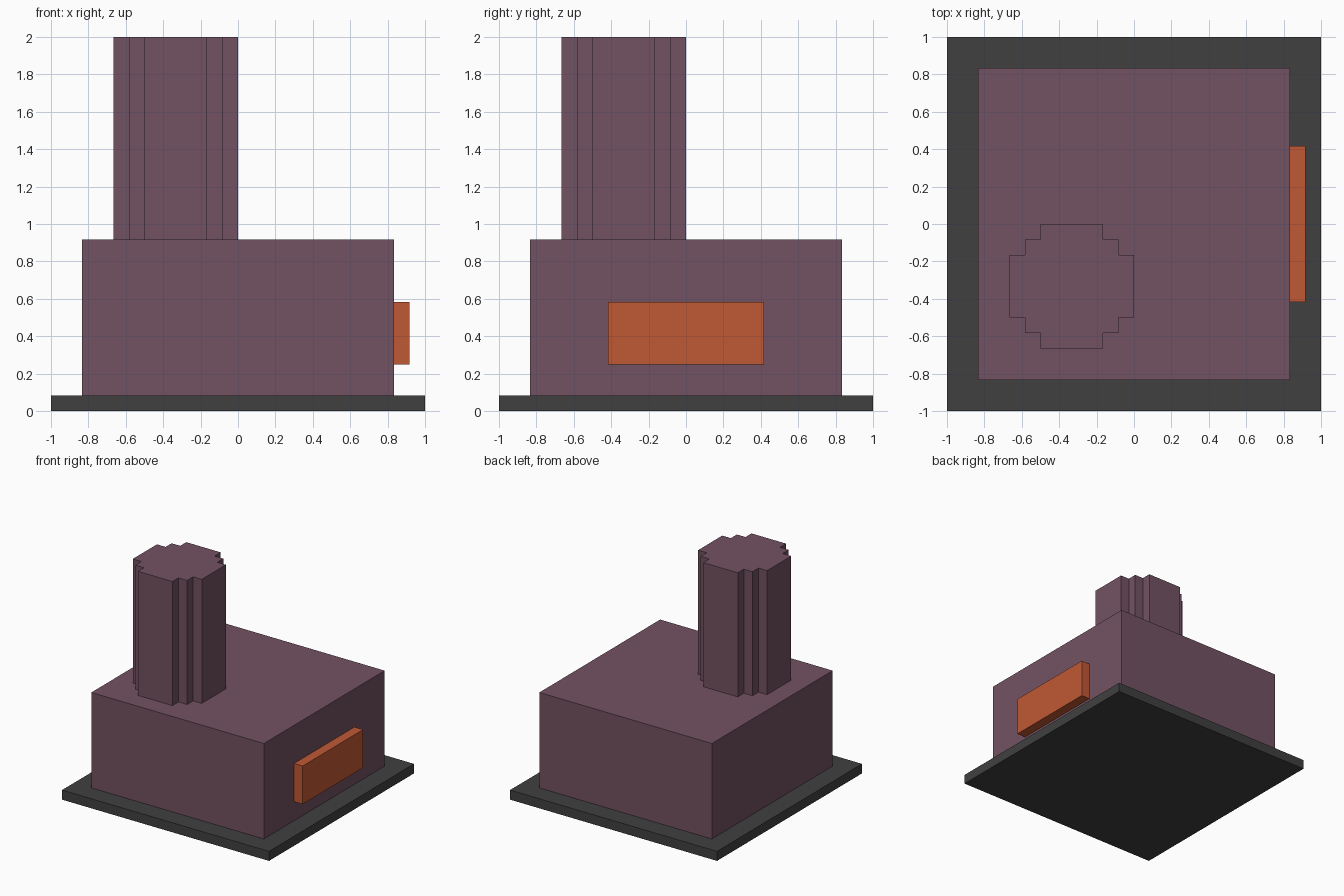
import bpy
import bmesh

cube = bpy.data.objects.get("Cube")
if cube:
    bpy.data.objects.remove(cube, do_unlink=True)

U = 1 / 12  # one block unit


def material(name, rgb):
    mat = bpy.data.materials.new(name)
    mat.use_nodes = True
    color = (*rgb, 1.0)
    mat.diffuse_color = color
    mat.node_tree.nodes["Principled BSDF"].inputs["Base Color"].default_value = color
    return mat


def prism(name, outline, z0, z1, mat):
    """Extrude a counter-clockwise outline, given in block units, from z0 to z1."""
    bm = bmesh.new()
    base = bm.faces.new([bm.verts.new((x * U, y * U, z0 * U)) for x, y in outline])
    top = bmesh.ops.extrude_face_region(bm, geom=[base], use_keep_orig=True)["geom"]
    for v in top:
        if isinstance(v, bmesh.types.BMVert):
            v.co.z = z1 * U
    bmesh.ops.recalc_face_normals(bm, faces=bm.faces)
    mesh = bpy.data.meshes.new(name)
    bm.to_mesh(mesh)
    bm.free()
    mesh.materials.append(mat)
    obj = bpy.data.objects.new(name, mesh)
    bpy.context.collection.objects.link(obj)
    return obj


def rect(x0, x1, y0, y1):
    return [(x0, y0), (x1, y0), (x1, y1), (x0, y1)]


plum = material("plum", (0.171, 0.084, 0.122))
charcoal = material("charcoal", (0.051, 0.051, 0.051))
orange = material("burnt orange", (0.527, 0.098, 0.034))

# Ground slab, main block and side panel
prism("base_plate", rect(-12, 12, -12, 12), 0, 1, charcoal)
prism("main_body", rect(-10, 10, -10, 10), 1, 11, plum)
prism("side_panel", rect(10, 11, -5, 5), 3, 7, orange)

# Chimney: one stepped corner turned four times about its centre
corner = [(4, 2), (3, 2), (3, 3), (2, 3), (2, 4)]
outline = []
for turn in range(4):
    outline += corner
    corner = [(-y, x) for x, y in corner]
prism("chimney", [(x - 4, y - 4) for x, y in outline], 11, 24, plum)
